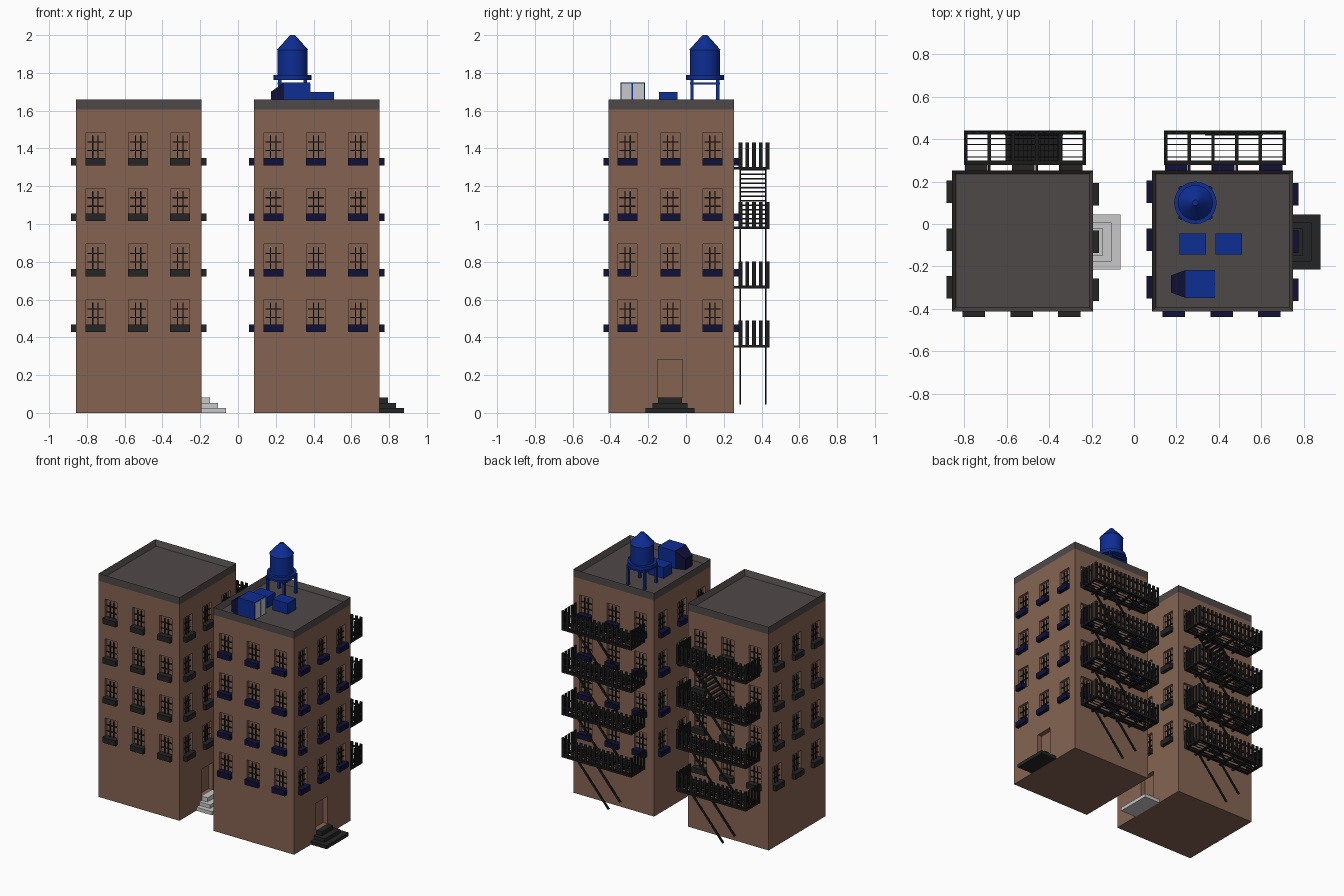
import bpy, bmesh, math
from mathutils import Matrix, Vector

if "Cube" in bpy.data.objects:
    bpy.data.objects.remove(bpy.data.objects["Cube"])

H, CY = 0.332, -0.079            # half width and y centre of each tower
COLS = (-0.23, -0.004, 0.219)    # window columns, seen from outside
ROWS = [0.43 + 0.2945 * i for i in range(4)]
DECKS = [0.345 + 0.3145 * i for i in range(4)]


def material(name, rgb):
    m = bpy.data.materials.new(name)
    m.diffuse_color = (*rgb, 1)
    m.use_nodes = True
    m.node_tree.nodes["Principled BSDF"].inputs["Base Color"].default_value = m.diffuse_color
    return m


BRICK = material("brown brick", (0.235, 0.127, 0.085))
ROOF = material("roof grey", (0.078, 0.065, 0.065))
IRON = material("black iron", (0.011, 0.011, 0.011))
SILL = material("dark sill", (0.017, 0.018, 0.017))
NAVY = material("navy", (0.005, 0.005, 0.04))
BLUE = material("blue", (0.004, 0.026, 0.29))
PALE = material("pale stone", (0.58, 0.58, 0.58))


def box(bm, lo, hi, m=Matrix()):
    c = [(a + b) / 2 for a, b in zip(lo, hi)]
    s = [abs(b - a) for a, b in zip(lo, hi)]
    mat = m @ Matrix.Translation(c) @ Matrix.Diagonal((*s, 1))
    return bmesh.ops.create_cube(bm, size=1, matrix=mat)["verts"]


def beam(bm, p, q, w, h):
    p, q = Vector(p), Vector(q)
    rot = (q - p).to_track_quat('X', 'Z').to_matrix().to_4x4()
    mat = Matrix.Translation((p + q) / 2) @ rot @ Matrix.Diagonal(((q - p).length, w, h, 1))
    bmesh.ops.create_cube(bm, size=1, matrix=mat)


def finish(bm, name, mat):
    bmesh.ops.recalc_face_normals(bm, faces=bm.faces)
    me = bpy.data.meshes.new(name)
    bm.to_mesh(me)
    bm.free()
    me.materials.append(mat)
    ob = bpy.data.objects.new(name, me)
    bpy.context.collection.objects.link(ob)
    return ob


def tower(tag, cx, sill_mat, step_mat, short_sill):
    walls, cuts, bars, sills = (bmesh.new() for _ in range(4))
    box(walls, (cx - H, CY - H, 0), (cx + H, CY + H, 1.605))
    # windows on all four sides: recess, glazing bars and sill box
    for k in range(4):
        m = Matrix.Translation((cx, CY, 0)) @ Matrix.Rotation(k * math.pi / 2, 4, 'Z')
        for r, z in enumerate(ROWS):
            for c, u in enumerate(COLS):
                box(cuts, (u - 0.05, -H - 0.05, z), (u + 0.05, -H + 0.02, z + 0.17), m)
                for d in (-0.014, 0.014):
                    box(bars, (u + d - 0.003, -H + 0.006, z), (u + d + 0.003, -H + 0.014, z + 0.155), m)
                for d in (0.075, 0.12):
                    box(bars, (u - 0.042, -H + 0.006, z + d - 0.003), (u + 0.042, -H + 0.014, z + d + 0.003), m)
                right = u + (0.015 if short_sill and (k, r, c) == (1, 1, 0) else 0.053)
                box(sills, (u - 0.053, -H - 0.027, z - 0.003), (right, -H + 0.018, z + 0.037), m)
    # doorway and stoop on the right side
    m = Matrix.Translation((cx, CY, 0)) @ Matrix.Rotation(math.pi / 2, 4, 'Z')
    box(cuts, (-0.073, -H - 0.05, 0.081), (0.06, -H + 0.035, 0.283), m)
    steps = bmesh.new()
    for out, w, z0, z1 in ((0.13, 0.258, 0, 0.026), (0.088, 0.185, 0.026, 0.052), (0.046, 0.126, 0.052, 0.082)):
        box(steps, (-0.006 - w / 2, -H - out, z0), (-0.006 + w / 2, -H, z1), m)
    finish(steps, tag + "_door_steps", step_mat)
    finish(bars, tag + "_window_bars", IRON)
    finish(sills, tag + "_window_sills", sill_mat)

    # carve the openings into the walls
    body = finish(walls, tag + "_walls", BRICK)
    cutter = finish(cuts, tag + "_cutter", BRICK)
    cutter.hide_render = True
    mod = body.modifiers.new("openings", 'BOOLEAN')
    mod.operation, mod.solver, mod.object = 'DIFFERENCE', 'EXACT', cutter
    bpy.context.view_layer.update()
    carved = bpy.data.meshes.new_from_object(body.evaluated_get(bpy.context.evaluated_depsgraph_get()))
    body.modifiers.clear()
    body.data = carved
    bpy.data.objects.remove(cutter)

    # roof slab with raised parapet
    bm = bmesh.new()
    box(bm, (cx - H, CY - H, 1.605), (cx + H, CY + H, 1.66))
    top = max(bm.faces, key=lambda f: f.calc_center_median().z)
    bmesh.ops.inset_region(bm, faces=[top], thickness=0.025)
    for v in top.verts:
        v.co.z = 1.62
    finish(bm, tag + "_roof", ROOF)


def fire_escape(tag, cx, treads):
    x0, x1, y0, y1 = cx - 0.276, cx + 0.298, 0.278, 0.441
    deck, rail, stair = bmesh.new(), bmesh.new(), bmesh.new()
    for z in DECKS:
        # open deck: frame, cross beams, thin slats and wall brackets
        for y in (y0, y1 - 0.02):
            box(deck, (x0, y, z), (x1, y + 0.02, z + 0.016))
        for i in range(6):
            x = x0 + 0.008 + i * (x1 - x0 - 0.016) / 5
            box(deck, (x - 0.008, y0, z), (x + 0.008, y1, z + 0.014))
            if 0 < i < 5:
                box(deck, (x - 0.006, CY + H - 0.005, z), (x + 0.006, y0, z + 0.012))
        for i in range(4):
            y = y0 + 0.038 + i * 0.029
            box(deck, (x0, y - 0.002, z + 0.004), (x1, y + 0.002, z + 0.01))
        # railing: upright slats on the ends and outer side, long rails
        for i in range(5):
            y = y0 + i * (y1 - y0 - 0.02) / 4
            for x in (x0, x1 - 0.008):
                box(rail, (x, y, z), (x + 0.008, y + 0.02, z + 0.143))
        for i in range(16):
            x = x0 + i * (x1 - x0 - 0.018) / 15
            box(rail, (x, y1 - 0.01, z), (x + 0.018, y1 - 0.002, z + 0.143))
        for h in (0.05, 0.11):
            box(rail, (x0, y1 - 0.016, z + h), (x1, y1 - 0.006, z + h + 0.01))
        # sloping stringers up to this deck
        lo, hi = (cx - 0.078, z - 0.295), (cx + 0.186, z + 0.01)
        for y in (0.287, 0.422):
            beam(stair, (lo[0], y, lo[1]), (hi[0], y, hi[1]), 0.009, 0.014)
        if treads and z == DECKS[-1]:
            for i in range(13):
                t = (i + 0.5) / 13
                x, zz = lo[0] + t * (hi[0] - lo[0]), lo[1] + t * (hi[1] - lo[1])
                box(stair, (x - 0.012, 0.284, zz - 0.004), (x + 0.012, 0.425, zz + 0.004))
    finish(deck, tag + "_fire_escape_decks", IRON)
    finish(rail, tag + "_fire_escape_railings", IRON)
    finish(stair, tag + "_fire_escape_stairs", IRON)


tower("left_tower", -0.525, SILL, PALE, False)
tower("right_tower", 0.417, NAVY, SILL, True)
fire_escape("left_tower", -0.525, True)
fire_escape("right_tower", 0.417, False)

# water tank: platform, barrel and conical cap
TX, TY = 0.289, 0.1


def drum(name, r1, r2, z0, z1):
    bm = bmesh.new()
    bmesh.ops.create_cone(bm, cap_ends=True, segments=24, radius1=r1, radius2=r2, depth=z1 - z0,
                          matrix=Matrix.Translation((TX, TY, (z0 + z1) / 2)))
    ob = finish(bm, name, BLUE)
    bpy.context.view_layer.objects.active = ob
    ob.select_set(True)
    bpy.ops.object.shade_smooth_by_angle(angle=math.radians(30))
    ob.select_set(False)


drum("tank_platform", 0.1, 0.1, 1.762, 1.788)
drum("tank_barrel", 0.08, 0.08, 1.788, 1.925)
drum("tank_cap", 0.083, 0.013, 1.922, 2.0)

# tank legs and braces
bm = bmesh.new()
for sx in (-1, 1):
    x, y = TX + sx * 0.068, TY + sx * 0.068
    for sy in (-1, 1):
        yy = TY + sy * 0.068
        box(bm, (x - 0.009, yy - 0.009, 1.62), (x + 0.009, yy + 0.009, 1.765))
    box(bm, (x - 0.005, TY - 0.08, 1.738), (x + 0.005, TY + 0.08, 1.75))
    box(bm, (TX - 0.08, y - 0.005, 1.738), (TX + 0.08, y + 0.005, 1.75))
finish(bm, "tank_legs", BLUE)

# rooftop vent boxes
bm = bmesh.new()
for x in (0.215, 0.385):
    box(bm, (x, -0.144, 1.62), (x + 0.124, -0.045, 1.7))
finish(bm, "vent_boxes", BLUE)

# ventilation house with tapered hood and pale shutter panels
bm = bmesh.new()
box(bm, (0.243, -0.348, 1.62), (0.381, -0.217, 1.75))
finish(bm, "vent_house", BLUE)
bm = bmesh.new()
for v in box(bm, (0.174, -0.348, 1.62), (0.243, -0.217, 1.748)):
    if v.co.x < 0.2:
        v.co.y = -0.2825 + (v.co.y + 0.2825) * 0.62
        v.co.z = min(v.co.z, 1.7)
finish(bm, "vent_hood", NAVY)
bm = bmesh.new()
for a, b in ((-0.342, -0.288), (-0.28, -0.223)):
    box(bm, (0.38, a, 1.625), (0.384, b, 1.744))
finish(bm, "vent_shutters", PALE)
